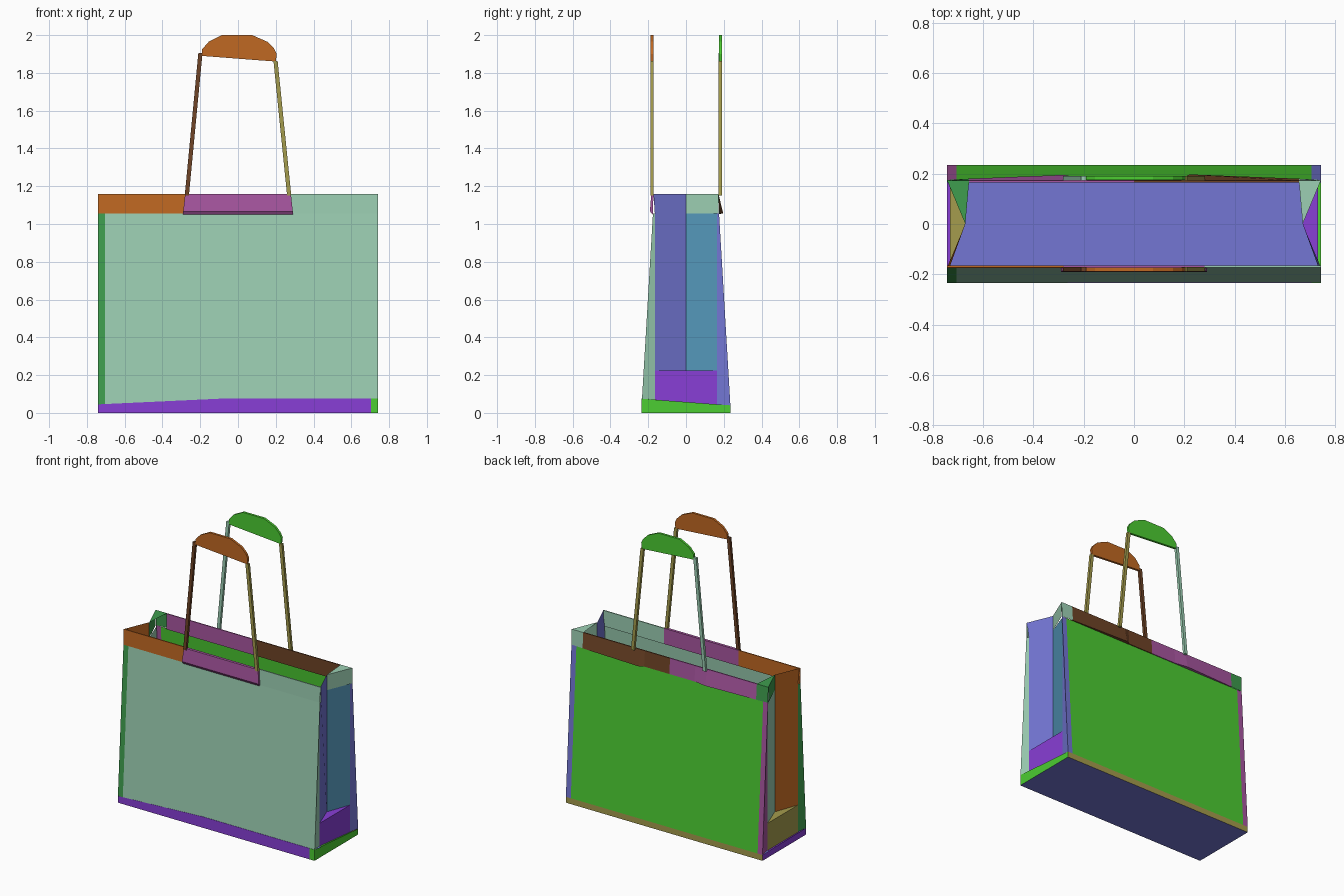
import bpy, bmesh
from mathutils import Vector

if "Cube" in bpy.data.objects:
    bpy.data.objects.remove(bpy.data.objects["Cube"])


def linear(c):
    c /= 255
    return c / 12.92 if c <= 0.04045 else ((c + 0.055) / 1.055) ** 2.4


PALETTE = {
    "mint": (156, 207, 179), "green": (76, 205, 50), "forest": (62, 157, 78),
    "purple": (136, 62, 214), "orange": (192, 104, 34), "magenta": (168, 86, 160),
    "olive": (165, 156, 77), "brown": (110, 67, 38), "blue": (115, 118, 212),
    "steel": (84, 152, 186),
}
MATS = {}
for name, rgb in PALETTE.items():
    m = bpy.data.materials.new(name)
    col = [linear(c) for c in rgb] + [1]
    m.use_nodes = True
    m.diffuse_color = col
    m.node_tree.nodes["Principled BSDF"].inputs["Base Color"].default_value = col
    MATS[name] = m


def finish(name, colour, bm):
    me = bpy.data.meshes.new(name)
    bm.to_mesh(me)
    bm.free()
    me.materials.append(MATS[colour])
    ob = bpy.data.objects.new(name, me)
    bpy.context.collection.objects.link(ob)


def sheet(name, colour, *polys, inward=False):
    """Flat sheets of fabric, facing away from (or towards) the middle of the bag."""
    bm = bmesh.new()
    for poly in polys:
        f = bm.faces.new([bm.verts.new(p) for p in poly])
        f.normal_update()
        if (f.normal.dot(f.calc_center_median() - Vector((0, 0, 0.6))) < 0) != inward:
            f.normal_flip()
    bmesh.ops.remove_doubles(bm, verts=bm.verts, dist=1e-4)
    finish(name, colour, bm)


def plate(name, colour, outline, y, thick):
    """Outline in x and z, extruded along y."""
    bm = bmesh.new()
    f = bm.faces.new([bm.verts.new((x, y - thick / 2, z)) for x, z in outline])
    ext = bmesh.ops.extrude_face_region(bm, geom=[f])["geom"]
    bmesh.ops.translate(bm, vec=(0, thick, 0),
                        verts=[v for v in ext if isinstance(v, bmesh.types.BMVert)])
    bmesh.ops.recalc_face_normals(bm, faces=bm.faces)
    finish(name, colour, bm)


W, EDGE = 0.742, 0.705                 # half width, inner edge of the corner strips
FOLD, IN, GX = 0.67, 0.165, 0.73       # gusset fold x, gusset edge y and x
BASE_Y, TOP_Y, RIM_Y, LINE_Y = 0.235, 0.175, 0.172, 0.165
BAND, TOP, KNEE = 1.055, 1.16, 0.225


def wall_y(z):
    return BASE_Y + (TOP_Y - BASE_Y) * max(0, z - 0.04) / (BAND - 0.04)


def wall(s, line):
    """Leaning wall from a line of (x, z) points up to the top band."""
    low = [(x, s * wall_y(z), z) for x, z in line]
    return low + [(line[-1][0], s * TOP_Y, BAND), (line[0][0], s * TOP_Y, BAND)]


def trim(s, line):
    """Upright base trim with a narrow ledge under the wall."""
    upright = ([(x, s * BASE_Y, z) for x, z in line]
               + [(line[-1][0], s * BASE_Y, 0), (line[0][0], s * BASE_Y, 0)])
    ledges = [[(x0, s * BASE_Y, z0), (x1, s * BASE_Y, z1),
               (x1, s * (wall_y(z1) - 0.001), z1), (x0, s * (wall_y(z0) - 0.001), z0)]
              for (x0, z0), (x1, z1) in zip(line, line[1:])]
    return [upright] + ledges


# Base and large walls
sheet("floor", "blue", [(-W, -BASE_Y, 0), (W, -BASE_Y, 0), (W, BASE_Y, 0), (-W, BASE_Y, 0)])
F1, F2, B = 0.045, 0.075, 0.04
sheet("front_base_trim", "purple", *trim(-1, [(-W, F1), (-0.1, F2), (EDGE, F2)]))
sheet("front_base_corner", "green", *trim(-1, [(EDGE, F2), (W, F2)]))
sheet("back_base_trim", "olive", *trim(1, [(-W, B), (W, B)]))
sheet("front_panel", "mint", wall(-1, [(-EDGE, F1), (-0.1, F2), (W, F2)]))
sheet("front_corner_strip", "forest", wall(-1, [(-W, F1), (-EDGE, F1)]))
sheet("back_panel", "green", wall(1, [(-EDGE, B), (EDGE, B)]))

# Sides: base trim, corner strips, lower gusset with a ledge, folded gusset above
SIDES = [
    # side, sign, trim, front strip, back strip, lower, front half, back half, rim, front z
    ("left", 1, "green", "mint", "blue", "purple", "blue", "steel", "mint", F2),
    ("right", -1, "purple", "forest", "magenta", "olive", "orange", "mint", "forest", F1),
]
for side, s, base, front, back, lower, g_front, g_back, rim, zf in SIDES:
    x, gx, fx = s * W, s * GX, s * FOLD
    front_low, back_low = (gx, -IN, zf - 0.005), (gx, IN, B)
    sheet(side + "_base_trim", base,
          [(x, -BASE_Y, 0), (x, BASE_Y, 0), (x, BASE_Y, B), (x, -BASE_Y, zf)],
          [(x, -IN, zf - 0.005), (x, IN, B), back_low, front_low])
    sheet(side + "_front_side_strip", front,
          [(x, -wall_y(zf), zf), front_low, (gx, -IN, BAND), (x, -TOP_Y, BAND)])
    sheet(side + "_back_side_strip", back,
          [(x, wall_y(B), B), back_low, (gx, IN, BAND), (x, TOP_Y, BAND)],
          wall(1, [(s * EDGE, B), (x, B)]))
    fold, knee_f, knee_b = (fx, 0, KNEE), (gx, -IN, KNEE), (gx, IN, KNEE)
    sheet(side + "_lower_gusset", lower, [front_low, back_low, knee_b, knee_f])
    # The ledge faces up, towards the open top
    sheet(side + "_gusset_ledge", lower, [knee_f, knee_b, fold], inward=True)
    sheet(side + "_front_gusset", g_front,
          [knee_f, fold, (fx, 0, TOP), (x, -RIM_Y, TOP), (gx, -IN, BAND)])
    sheet(side + "_back_gusset", g_back,
          [knee_b, fold, (fx, 0, BAND), (gx, IN, BAND)])
    # Rim corner: gusset band, folded top and the end of the back band
    c = (s * 0.655, RIM_Y, TOP)
    sheet(side + "_rim_corner", rim,
          [(x, RIM_Y, BAND), (fx, 0, BAND), (fx, 0, TOP), (x, RIM_Y, TOP)],
          [(x, RIM_Y, TOP), c, (fx, 0, TOP)],
          [(x, RIM_Y, TOP), c, (s * 0.655, 0.18, BAND), (x, TOP_Y, BAND)])


# Top bands: outer face, rim, upright lining and the turned-in lower edge
def band(name, colour, s, points):
    outer, rim, lining = [], [], []
    for (x0, y0), (x1, y1) in zip(points, points[1:]):
        def strip(ya0, ya1, za, yb, zb):
            return [(x0, s * ya0, za), (x1, s * ya1, za), (x1, s * yb, zb), (x0, s * yb, zb)]
        outer.append(strip(y0, y1, BAND, RIM_Y, TOP))
        outer.append(strip(y0, y1, BAND, LINE_Y, BAND - 0.002))
        rim.append(strip(RIM_Y, RIM_Y, TOP, LINE_Y, TOP))
        lining.append(strip(LINE_Y, LINE_Y, BAND - 0.002, LINE_Y, TOP))
    for poly in outer[1::2]:
        poly.reverse()
    sheet(name, colour, *outer[::2], *rim)
    sheet(name + "_hem", colour, *outer[1::2])
    sheet(name + "_lining", colour, *lining, inward=True)


band("front_band_right", "orange", -1, [(-W, TOP_Y), (-0.28, TOP_Y)])
band("front_band_middle", "magenta", -1, [(-0.28, TOP_Y), (0.28, TOP_Y)])
band("front_band_left", "mint", -1, [(0.28, TOP_Y), (W, TOP_Y)])
band("back_band_right", "magenta", 1,
     [(-0.655, 0.18), (-0.28, 0.195), (-0.19, 0.18), (0, 0.18)])
band("back_band_left", "brown", 1,
     [(0, 0.18), (0.19, 0.18), (0.22, 0.197), (0.655, 0.18)])

# Raised patch holding the front handle
P, Q = 0.29, 0.28
OUT, UP = (-0.191, 1.067), (-0.184, TOP)
sheet("front_handle_patch", "magenta",
      [(-P, *OUT), (P, *OUT), (Q, *UP), (-Q, *UP)],
      [(-P, *OUT), (P, *OUT), (P, -0.18, 1.05), (-P, -0.18, 1.05)],
      [(-Q, *UP), (Q, *UP), (Q, -RIM_Y, TOP), (-Q, -RIM_Y, TOP)],
      *[[(s * P, *OUT), (s * P, -0.176, 1.05), (s * Q, -RIM_Y, TOP), (s * Q, *UP)]
        for s in (-1, 1)])

# Handles: two leaning straps and a curved grip on each face
GRIP = [(-0.192, 1.89), (0.2, 1.86), (0.205, 1.9), (0.19, 1.93), (0.155, 1.965),
        (0.075, 2.0), (-0.085, 2.0), (-0.155, 1.965), (-0.19, 1.925)]
for face, y, grip, right, left in (("front", -0.18, "orange", "brown", "olive"),
                                   ("back", 0.182, "green", "mint", "olive")):
    plate(face + "_grip", grip, GRIP, y, 0.016)
    for side, s, colour, top in (("right", -1, right, 1.905), ("left", 1, left, 1.862)):
        plate(f"{face}_{side}_strap", colour,
              [(s * 0.282, 1.15), (s * 0.26, 1.15), (s * 0.188, top), (s * 0.21, top)], y, 0.018)
